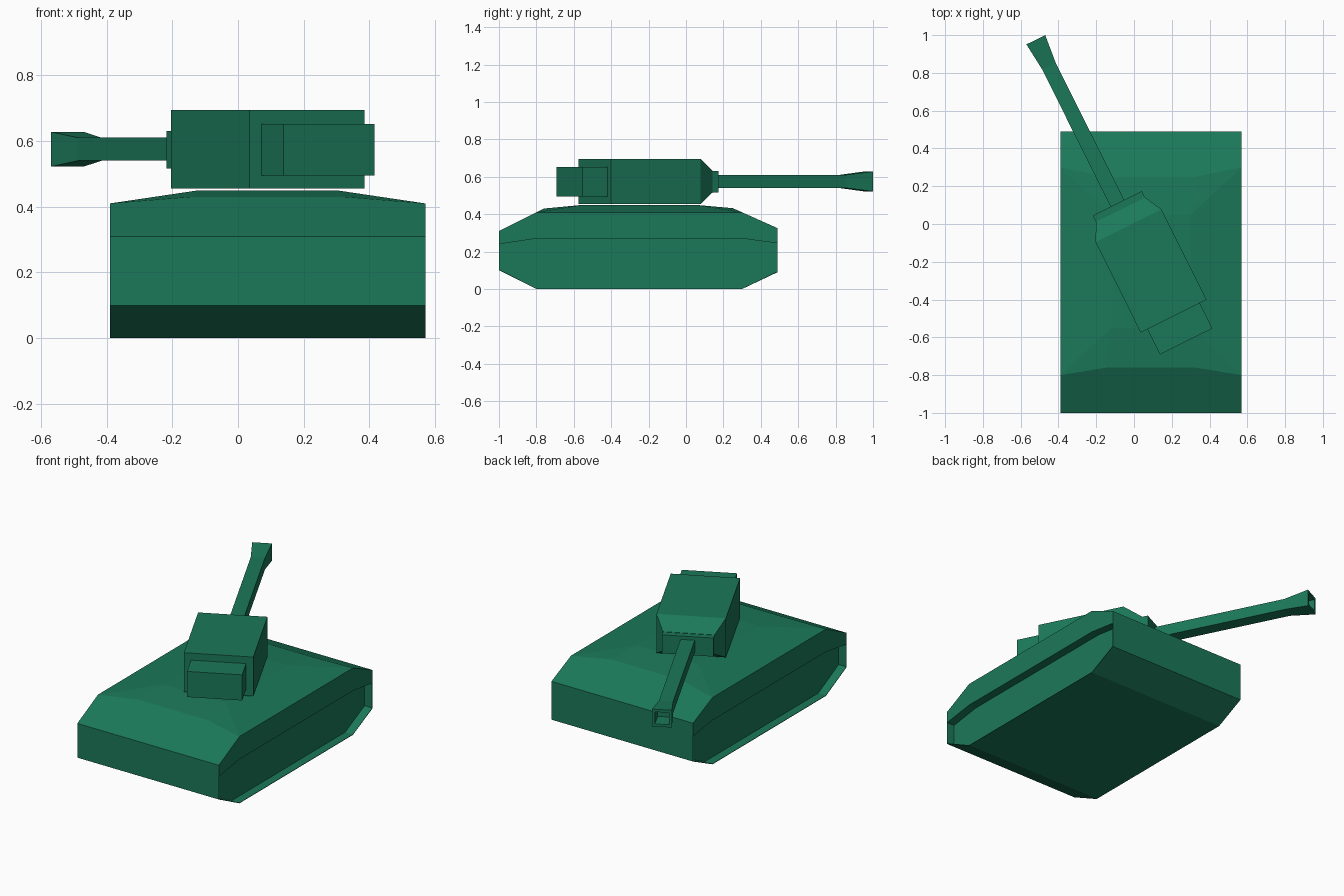
import bpy, bmesh, math
from mathutils import Matrix, Vector

if "Cube" in bpy.data.objects:
    bpy.data.objects.remove(bpy.data.objects["Cube"])

green = bpy.data.materials.new("green_paint")
green.diffuse_color = (0.011, 0.19, 0.10, 1)
green.use_nodes = True
green.node_tree.nodes["Principled BSDF"].inputs["Base Color"].default_value = green.diffuse_color


def solid(name, points, matrix=Matrix(), edit=None):
    """Flat-faced convex solid around a set of corner points."""
    bm = bmesh.new()
    for p in points:
        bm.verts.new(p)
    bmesh.ops.convex_hull(bm, input=bm.verts[:])
    bmesh.ops.dissolve_limit(bm, angle_limit=math.radians(1.5),
                             verts=bm.verts[:], edges=bm.edges[:])
    bmesh.ops.recalc_face_normals(bm, faces=bm.faces[:])
    if edit:
        edit(bm)
    bm.transform(matrix)
    me = bpy.data.meshes.new(name)
    bm.to_mesh(me)
    bm.free()
    me.materials.append(green)
    ob = bpy.data.objects.new(name, me)
    bpy.context.collection.objects.link(ob)
    return ob


def span(profile, x0, x1):
    """Repeat a (y, z) profile at two x positions."""
    return [(x, y, z) for x in (x0, x1) for y, z in profile]


def rect(y, width, z0, z1):
    """Four corners of an upright rectangle at depth y."""
    return [(x, y, z) for x in (-width / 2, width / 2) for z in (z0, z1)]


# Hull: side outline, raised deck ridge and flat roof
CX, HALF = 0.09, 0.48
outline = [(-1, 0.31), (-0.8, 0.41), (0.3, 0.41), (0.49, 0.325),
           (0.49, 0.09), (0.3, 0), (-0.8, 0), (-1, 0.1)]
ridge = [(-0.76, 0.43), (0.25, 0.432)]
roof = [(-0.55, 0.45), (0.05, 0.45)]
hull = solid("hull", span(outline, CX - HALF, CX + HALF)
             + span(ridge, CX - 0.235, CX + 0.235)
             + span(roof, CX - 0.21, CX + 0.21))

# Recessed lower side panels, under an arched skirt line
T = 0.003
skirt = [(-1 + T, 0.24), (-0.8, 0.27), (0.3, 0.27), (0.49 - T, 0.245)]
keel = [(0.49 - T, 0.09 + T), (0.3, T), (-0.8, T), (-1 + T, 0.1 + T)]
for side in (-1, 1):
    cutter = solid("side_recess_cutter",
                   span(skirt + keel, CX + side * (HALF - 0.052), CX + side * (HALF + 0.1)))
    cutter.hide_render = True
    mod = hull.modifiers.new("recess", 'BOOLEAN')
    mod.operation, mod.solver, mod.object = 'DIFFERENCE', 'EXACT', cutter
    bpy.context.view_layer.objects.active = hull
    bpy.ops.object.modifier_apply(modifier=mod.name)
    bpy.data.objects.remove(cutter)

# Turret parts share one turned frame, with local +y along the gun
turn = Matrix.Rotation(math.radians(26.5), 4, 'Z') @ Matrix.Translation((-0.03, 0, 0))
solid("turret", rect(-0.53, 0.39, 0.455, 0.695) + rect(0.005, 0.39, 0.455, 0.695)
      + rect(0.1, 0.29, 0.515, 0.633), turn)
solid("turret_bustle", rect(-0.68, 0.31, 0.495, 0.652) + rect(-0.53, 0.31, 0.495, 0.652), turn)
solid("gun_mantlet", rect(0.1, 0.29, 0.517, 0.631) + rect(0.137, 0.29, 0.517, 0.631), turn)
solid("gun_barrel", rect(0.137, 0.08, 0.54, 0.61) + rect(0.95, 0.08, 0.54, 0.61), turn)


# Flared muzzle with a square bore
def bore(bm):
    end = max(bm.faces, key=lambda f: f.normal.y)
    bmesh.ops.inset_region(bm, faces=[end], thickness=0.023)
    wall = bmesh.ops.extrude_face_region(bm, geom=[end])
    moved = [g for g in wall["geom"] if isinstance(g, bmesh.types.BMVert)]
    bmesh.ops.translate(bm, vec=Vector((0, -0.1, 0)), verts=moved)
    if end.is_valid:
        bmesh.ops.delete(bm, geom=[end], context='FACES_ONLY')


solid("muzzle", rect(0.95, 0.08, 0.54, 0.61) + rect(1.105, 0.111, 0.522, 0.628), turn, bore)
